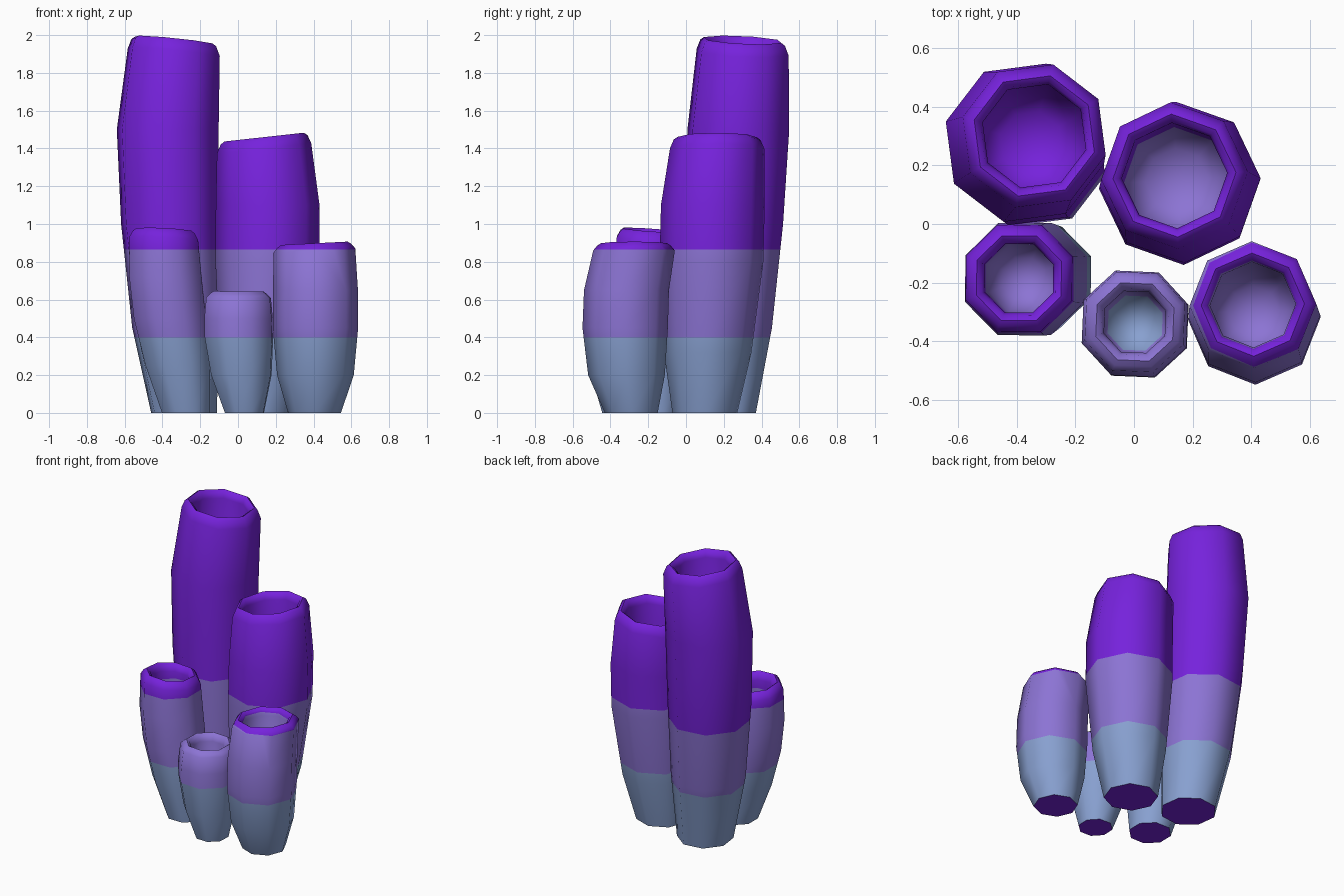
import bpy, bmesh, math
from mathutils import Vector

if "Cube" in bpy.data.objects:
    bpy.data.objects.remove(bpy.data.objects["Cube"])

SIDES = 8
WALL = 0.07


def material(name, rgb):
    m = bpy.data.materials.new(name)
    m.diffuse_color = (*rgb, 1)
    m.use_nodes = True
    m.node_tree.nodes["Principled BSDF"].inputs["Base Color"].default_value = m.diffuse_color
    return m


MATS = [material("slate blue", (0.246, 0.352, 0.631)),
        material("lavender", (0.262, 0.174, 0.658)),
        material("violet", (0.181, 0.016, 0.716))]
BANDS = (0.40, 0.865)      # heights where the colour changes


def tube(name, phase, top, tilt, rings):
    """Hollow tube; rings = (z, cx, cy, radius), the last one is the rim shoulder."""
    bm = bmesh.new()

    def ring(z, cx, cy, r, slope=(0, 0)):
        out = []
        for i in range(SIDES):
            a = math.radians(phase) + 2 * math.pi * i / SIDES
            dx, dy = r * math.cos(a), r * math.sin(a)
            out.append(bm.verts.new((cx + dx, cy + dy,
                                     z + slope[0] * dx + slope[1] * dy)))
        return out

    # outer wall
    loops = [ring(*p) for p in rings[:-1]]
    z, cx, cy, r = rings[-1]
    loops.append(ring(z, cx, cy, r, tilt))
    # rounded rim
    for dr, dz in ((0.02, 0.014), (0.04, 0.0), (0.06, 0.014), (WALL, 0.05)):
        loops.append(ring(top - dz, cx, cy, r - dr, tilt))
    # inner wall and bowl-shaped floor at half height
    floor = top * 0.5
    mid = min(rings, key=lambda p: abs(p[0] - floor))
    ix, iy = (cx + mid[1]) / 2, (cy + mid[2]) / 2
    loops.append(ring(floor + 0.10, ix, iy, r - WALL))
    loops.append(ring(floor + 0.02, ix, iy, (r - WALL) * 0.6))
    for a, b in zip(loops, loops[1:]):
        for i in range(SIDES):
            j = (i + 1) % SIDES
            bm.faces.new((a[i], a[j], b[j], b[i]))
    tip = bm.verts.new((ix, iy, floor))
    last = loops[-1]
    for i in range(SIDES):
        bm.faces.new((last[i], last[(i + 1) % SIDES], tip))
    # base cap
    bm.faces.new(list(reversed(loops[0])))

    # cut the colour bands at fixed heights
    for h in BANDS:
        bmesh.ops.bisect_plane(bm, geom=bm.verts[:] + bm.edges[:] + bm.faces[:],
                               plane_co=Vector((0, 0, h)), plane_no=Vector((0, 0, 1)))
    bm.normal_update()
    for f in bm.faces:
        h = f.calc_center_median().z
        f.material_index = 2 if h < 0.001 else sum(h > b for b in BANDS)
        f.smooth = True
    me = bpy.data.meshes.new(name)
    bm.to_mesh(me)
    bm.free()
    for m in MATS:
        me.materials.append(m)
    me.set_sharp_from_angle(angle=math.radians(62))
    ob = bpy.data.objects.new(name, me)
    bpy.context.collection.objects.link(ob)


tube("tall_back_tube", 30, 1.974, (-0.10, -0.05), [
    (0, -0.286, 0.196, 0.18), (0.45, -0.33, 0.225, 0.238),
    (1.0, -0.36, 0.255, 0.268), (1.5, -0.372, 0.277, 0.279),
    (1.91, -0.34, 0.30, 0.252)])
tube("middle_back_tube", 3, 1.46, (0.11, 0.0), [
    (0, 0.11, 0.10, 0.172), (0.32, 0.135, 0.115, 0.232),
    (0.8, 0.155, 0.135, 0.275), (1.1, 0.157, 0.142, 0.275),
    (1.40, 0.138, 0.165, 0.25)])
tube("left_front_tube", 22, 0.968, (-0.05, -0.07), [
    (0, -0.275, -0.17, 0.137), (0.25, -0.318, -0.18, 0.185),
    (0.5, -0.36, -0.187, 0.206), (0.72, -0.384, -0.188, 0.207),
    (0.92, -0.392, -0.185, 0.196)])
tube("small_front_tube", 20, 0.643, (-0.01, 0.0), [
    (0, 0.034, -0.34, 0.11), (0.2, 0.018, -0.342, 0.17),
    (0.4, 0.005, -0.342, 0.193), (0.5, 0.003, -0.34, 0.193),
    (0.61, 0.003, -0.334, 0.182)])
tube("right_front_tube", 1, 0.898, (0.05, 0.0), [
    (0, 0.405, -0.29, 0.14), (0.2, 0.41, -0.315, 0.203),
    (0.45, 0.41, -0.322, 0.226), (0.65, 0.41, -0.315, 0.225),
    (0.86, 0.405, -0.275, 0.216)])
